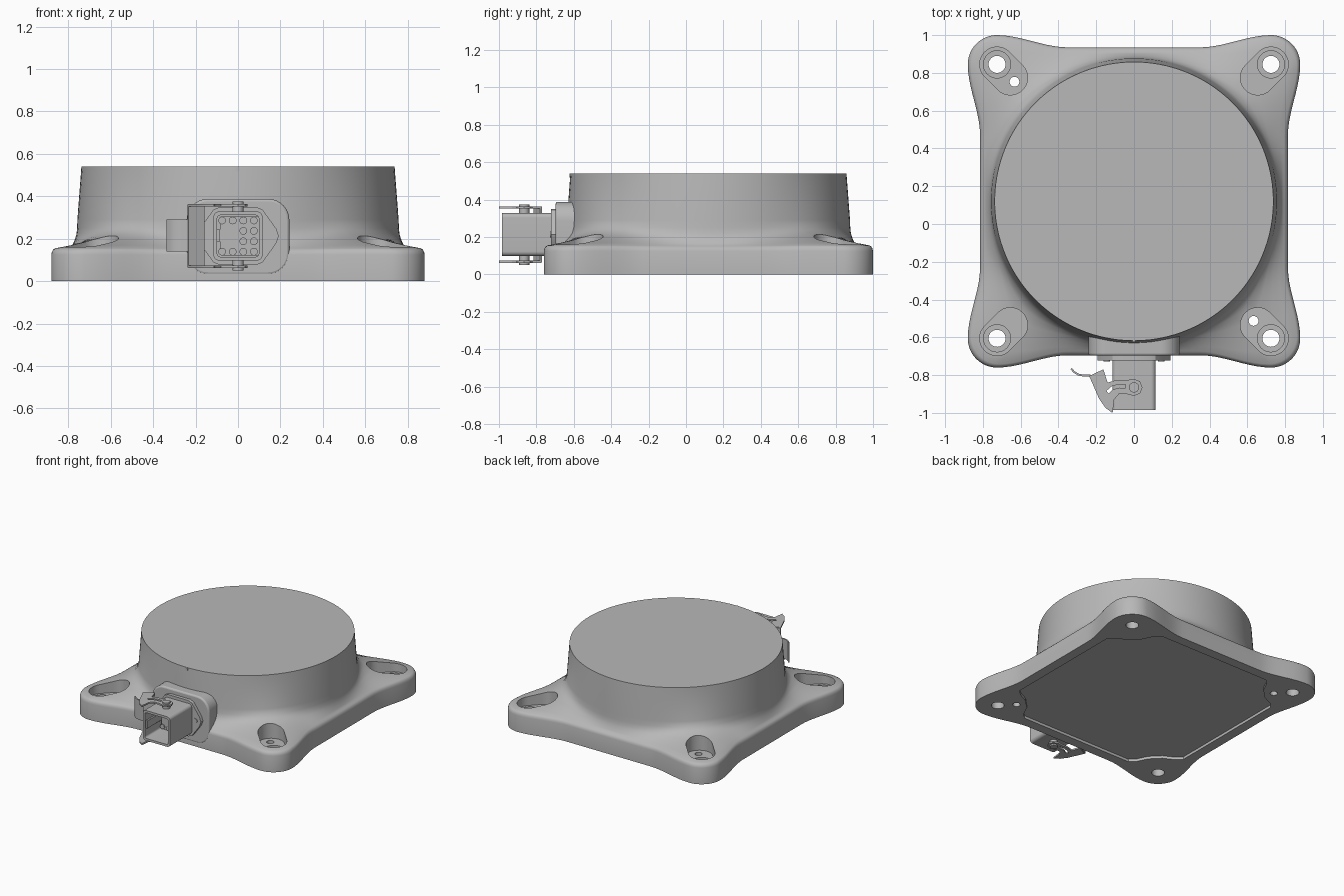
import bpy, bmesh, math
from mathutils import Vector

cube = bpy.data.objects.get("Cube")
if cube:
    bpy.data.objects.remove(cube, do_unlink=True)

grey = bpy.data.materials.new("cast grey")
grey.use_nodes = True
grey.diffuse_color = (0.48, 0.48, 0.48, 1)
shader = next(n for n in grey.node_tree.nodes if n.type == "BSDF_PRINCIPLED")
shader.inputs["Base Color"].default_value = grey.diffuse_color
CY = 0.12          # centre of the body along y
BOLT = 0.725       # bolt offset from the body centre


def finish(name, bm):
    bmesh.ops.recalc_face_normals(bm, faces=bm.faces)
    mesh = bpy.data.meshes.new(name)
    bm.to_mesh(mesh)
    bm.free()
    mesh.materials.append(grey)
    obj = bpy.data.objects.new(name, mesh)
    bpy.context.collection.objects.link(obj)
    return obj


def activate(obj):
    bpy.ops.object.select_all(action="DESELECT")
    obj.select_set(True)
    bpy.context.view_layer.objects.active = obj


def smooth(obj):
    activate(obj)
    bpy.ops.object.shade_smooth_by_angle(angle=math.radians(32))


def loft(bm, rings):
    rows = [[bm.verts.new(p) for p in ring] for ring in rings]
    for low, high in zip(rows, rows[1:]):
        for i in range(len(low)):
            j = (i + 1) % len(low)
            bm.faces.new((low[i], low[j], high[j], high[i]))
    bm.faces.new(rows[0])
    bm.faces.new(rows[-1])


def prism(name, shapes, a, b, axis="z"):
    """Extrude one or more flat outlines from a to b along an axis."""
    bm = bmesh.new()
    for pts in shapes:
        loft(bm, [[(u, v, h) if axis == "z" else (u, h, v) for u, v in pts]
                  for h in (a, b)])
    return finish(name, bm)


def circle(cx, cy, r, n=32):
    return [(cx + r * math.cos(math.tau * i / n), cy + r * math.sin(math.tau * i / n))
            for i in range(n)]


def rounded(x0, x1, y0, y1, r, n=8):
    pts = []
    for q, (cx, cy) in enumerate([(x1 - r, y1 - r), (x0 + r, y1 - r),
                                  (x0 + r, y0 + r), (x1 - r, y0 + r)]):
        for i in range(n + 1):
            a = math.pi / 2 * (q + i / n)
            pts.append((cx + r * math.cos(a), cy + r * math.sin(a)))
    return pts


def ribbon(path, t):
    """Thin closed strip around an open path."""
    path = [Vector(p) for p in path]
    left, right = [], []
    for i, p in enumerate(path):
        d = (path[min(i + 1, len(path) - 1)] - path[max(i - 1, 0)]).normalized()
        n = Vector((-d.y, d.x)) * t / 2
        left.append(tuple(p + n))
        right.append(tuple(p - n))
    return left + right[::-1]


def cut(obj, cutter):
    mod = obj.modifiers.new("cut", "BOOLEAN")
    mod.operation = "DIFFERENCE"
    mod.solver = "EXACT"
    mod.object = cutter
    activate(obj)
    bpy.ops.object.modifier_apply(modifier=mod.name)
    bpy.data.objects.remove(cutter, do_unlink=True)


# Base outline: straight sides sweeping out to round bolt lobes
SIDE, LOBE = 0.815, 0.155
octant = [(SIDE, 0.35 * i / 7) for i in range(7)]
for i in range(10):
    s = i / 10
    octant.append((SIDE + (BOLT + LOBE - SIDE) * s * s * (3 - 2 * s), 0.35 + (BOLT - 0.35) * s))
for i in range(9):
    a = math.pi / 4 * i / 8
    octant.append((BOLT + LOBE * math.cos(a), BOLT + LOBE * math.sin(a)))
quarter = octant + [(y, x) for x, y in octant[-2:0:-1]]
outline = []
for k in range(4):
    for x, y in quarter:
        for _ in range(k):
            x, y = -y, x
        outline.append(Vector((x, y)))

# Body: flange, sloped shoulder and tapered drum in one skin
DRUM = 0.757
EDGE = [(0, 0), (0, 0.125), (0.004, 0.138), (0.012, 0.149), (0.024, 0.155)]
SLOPE = [(0.25, 0.168), (0.5, 0.184), (0.72, 0.203), (0.87, 0.222), (0.96, 0.25), (1, 0.29)]


def ring(radius, z):
    pts = []
    for p in outline:
        q = p.normalized() * radius(p.length)
        pts.append((q.x, q.y + CY, z))
    return pts


rings = [ring(lambda R, e=e: R - e, z) for e, z in EDGE]
rings += [ring(lambda R, u=u: (R - 0.024) * (1 - u) + DRUM * u, z) for u, z in SLOPE]
rings.append(ring(lambda R: 0.738, 0.54))
bm = bmesh.new()
loft(bm, rings)
body = finish("body", bm)

# Bolt pockets, bolt holes, countersinks and dowel holes
corners = [(sx, sy) for sx in (-1, 1) for sy in (-1, 1)]
pockets, holes, seats = [], [], []
for sx, sy in corners:
    cx, cy = sx * BOLT, sy * BOLT + CY
    out = math.atan2(sy, sx)
    slot = []
    for end in (0, 1):
        for i in range(17):
            a = out - math.pi / 2 + math.pi * (end + i / 16)
            slot.append((cx - sx * 0.07 * end + 0.092 * math.cos(a),
                         cy - sy * 0.07 * end + 0.092 * math.sin(a)))
    pockets.append(slot)
    seats.append(circle(cx, cy, 0.072))
    holes.append(circle(cx, cy, 0.045))
    if sx != sy:
        holes.append(circle(sx * 0.633, sy * 0.633 + CY, 0.026, 20))
cut(body, prism("pocket_cutter", pockets, 0.10, 0.5))
cut(body, prism("seat_cutter", seats, 0.085, 0.3))
cut(body, prism("hole_cutter", holes, -0.1, 0.4))

# Shallow recess in the underside, stepping in around the bolts
notch = [(0.74, 0.47), (0.70, 0.51), (0.62, 0.55), (0.55, 0.62), (0.51, 0.70), (0.47, 0.74)]
recess = []
for sx, sy in [(1, 1), (-1, 1), (-1, -1), (1, -1)]:
    run = notch if sx == sy else notch[::-1]
    recess += [(sx * x, sy * y + CY) for x, y in run]
cut(body, prism("recess_cutter", [recess], -0.1, 0.02))
smooth(body)

# Raised pad that carries the connector
pad = prism("connector_pad", [rounded(-0.242, 0.242, 0.03, 0.388, 0.1)], -0.697, -0.45, "y")
bevel = pad.modifiers.new("soft edge", "BEVEL")
bevel.width, bevel.segments = 0.012, 3
bevel.limit_method = "ANGLE"
smooth(pad)

# Connector flange with pointed sides and its two screws
CZ = 0.213
half = [(0.085, -0.137), (0.115, -0.125), (0.18, -0.035), (0.192, 0),
        (0.18, 0.035), (0.115, 0.125), (0.085, 0.137)]
flange = [(x, z + CZ) for x, z in half] + [(-x, z + CZ) for x, z in half[::-1]]
smooth(prism("connector_flange", [flange], -0.722, -0.69, "y"))
smooth(prism("flange_screws", [circle(s * 0.145, CZ, 0.017, 20) for s in (-1, 1)],
             -0.728, -0.715, "y"))

# Hollow connector housing with insert, key and contacts
housing = prism("connector_housing", [rounded(-0.115, 0.115, 0.098, 0.328, 0.025)],
                -0.985, -0.715, "y")
cut(housing, prism("housing_cutter", [rounded(-0.098, 0.098, 0.115, 0.311, 0.015)],
                   -1.1, -0.76, "y"))
smooth(housing)
prism("connector_insert", [rounded(-0.085, 0.1, 0.12, 0.306, 0.01)], -0.80, -0.75, "y")
prism("polarising_key", [rounded(-0.1, -0.085, 0.185, 0.245, 0.004)], -0.97, -0.78, "y")
contacts = [circle(-0.075 + 0.05 * i, 0.139 + 0.049 * j, 0.018, 16)
            for i in range(4) for j in range(4) if i > 1 or j in (0, 3)]
smooth(prism("contacts", contacts, -0.808, -0.79, "y"))

# Locking lever: two arms on pivots, joined by a back plate with a thumb tab
arm = [(-0.235, -0.81), (-0.16, -0.775), (-0.14, -0.84), (-0.09, -0.825), (-0.03, -0.825),
       (0.0, -0.82), (0.032, -0.833), (0.045, -0.865), (0.032, -0.897), (0.0, -0.91),
       (-0.04, -0.9), (-0.08, -0.9), (-0.105, -0.93), (-0.113, -1.0), (-0.15, -0.975),
       (-0.185, -0.925)]
slot = ribbon([(-0.14, -0.89), (-0.115, -0.868), (-0.08, -0.858), (-0.045, -0.858)], 0.018)
for side, z, pin in (("upper", 0.352, (0.32, 0.375)), ("lower", 0.062, (0.051, 0.106))):
    plate = prism(side + "_lever_arm", [arm], z, z + 0.012)
    cut(plate, prism("arm_slot_cutter", [slot], z - 0.1, z + 0.1))
    smooth(plate)
    smooth(prism(side + "_pivot_pin", [circle(0, -0.865, 0.027, 24)], *pin))
prism("lever_back_plate", [ribbon([(-0.235, -0.81), (-0.16, -0.775)], 0.012)], 0.064, 0.362)
tab = [(-0.333, -0.765), (-0.318, -0.783), (-0.295, -0.797), (-0.265, -0.803), (-0.23, -0.803)]
smooth(prism("lever_thumb_tab", [ribbon(tab, 0.01)], 0.14, 0.29))

# Small index mark at the top of the drum
smooth(prism("index_mark", [circle(0, 0.528, 0.011, 16)], -0.624, -0.61, "y"))
